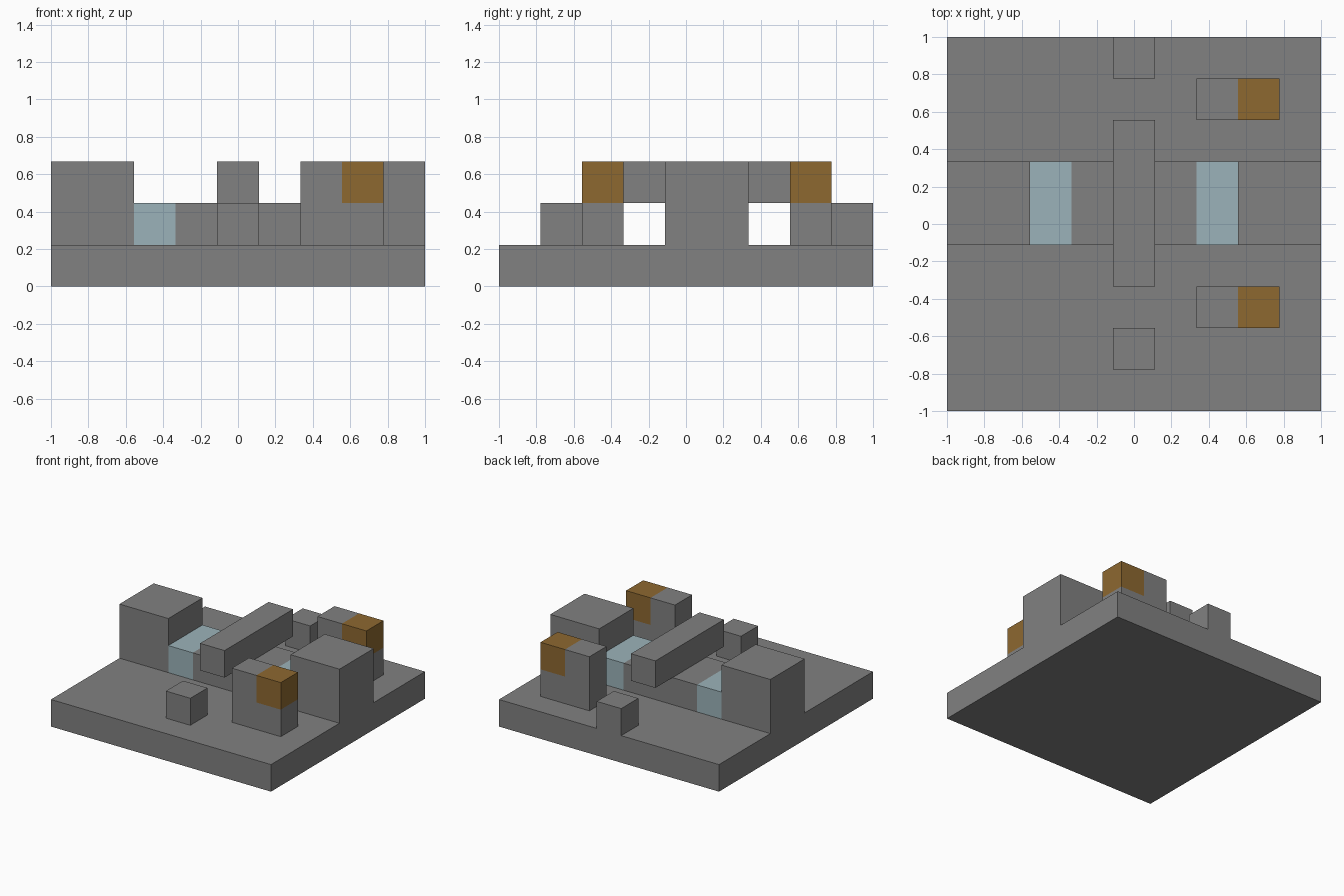
import bpy
import bmesh

if "Cube" in bpy.data.objects:
    bpy.data.objects.remove(bpy.data.objects["Cube"], do_unlink=True)

U = 2 / 9  # one block of the nine-by-nine grid


def material(name, rgb):
    mat = bpy.data.materials.new(name)
    mat.use_nodes = True
    mat.diffuse_color = (*rgb, 1)
    mat.node_tree.nodes["Principled BSDF"].inputs["Base Color"].default_value = (*rgb, 1)
    return mat


stone = material("grey stone", (0.22, 0.22, 0.22))
wood = material("brown wood", (0.27, 0.14, 0.03))
glass = material("pale blue glass", (0.33, 0.45, 0.49))


def block(name, x, y, z, mat):
    """Box given by its start and end on each axis, counted in grid blocks."""
    bm = bmesh.new()
    bmesh.ops.create_cube(bm, size=1)
    for v in bm.verts:
        v.co = [span[int(c > 0)] * U - shift
                for c, span, shift in zip(v.co, (x, y, z), (1, 1, 0))]
    mesh = bpy.data.meshes.new(name)
    bm.to_mesh(mesh)
    bm.free()
    mesh.materials.append(mat)
    obj = bpy.data.objects.new(name, mesh)
    bpy.context.collection.objects.link(obj)
    return obj


# Floor and central body
block("base_slab", (0, 9), (0, 9), (0, 1), stone)
block("center_body", (3, 6), (4, 6), (1, 2), stone)
block("top_beam", (4, 5), (3, 7), (2, 3), stone)

# Tall side towers with glass beside them
for side, tower_x, glass_x in (("right", (0, 2), (2, 3)), ("left", (7, 9), (6, 7))):
    block(side + "_tower", tower_x, (4, 6), (1, 3), stone)
    block(side + "_glass", glass_x, (4, 6), (1, 2), glass)

# Posts with a wooden upper corner, and small blocks, front and back
for end, post_y, small_y in (("front", 2, 1), ("back", 7, 8)):
    y = (post_y, post_y + 1)
    block(end + "_post_inner", (6, 7), y, (1, 3), stone)
    block(end + "_post_outer", (7, 8), y, (1, 2), stone)
    block(end + "_post_wood", (7, 8), y, (2, 3), wood)
    block(end + "_small_block", (4, 5), (small_y, small_y + 1), (1, 2), stone)
